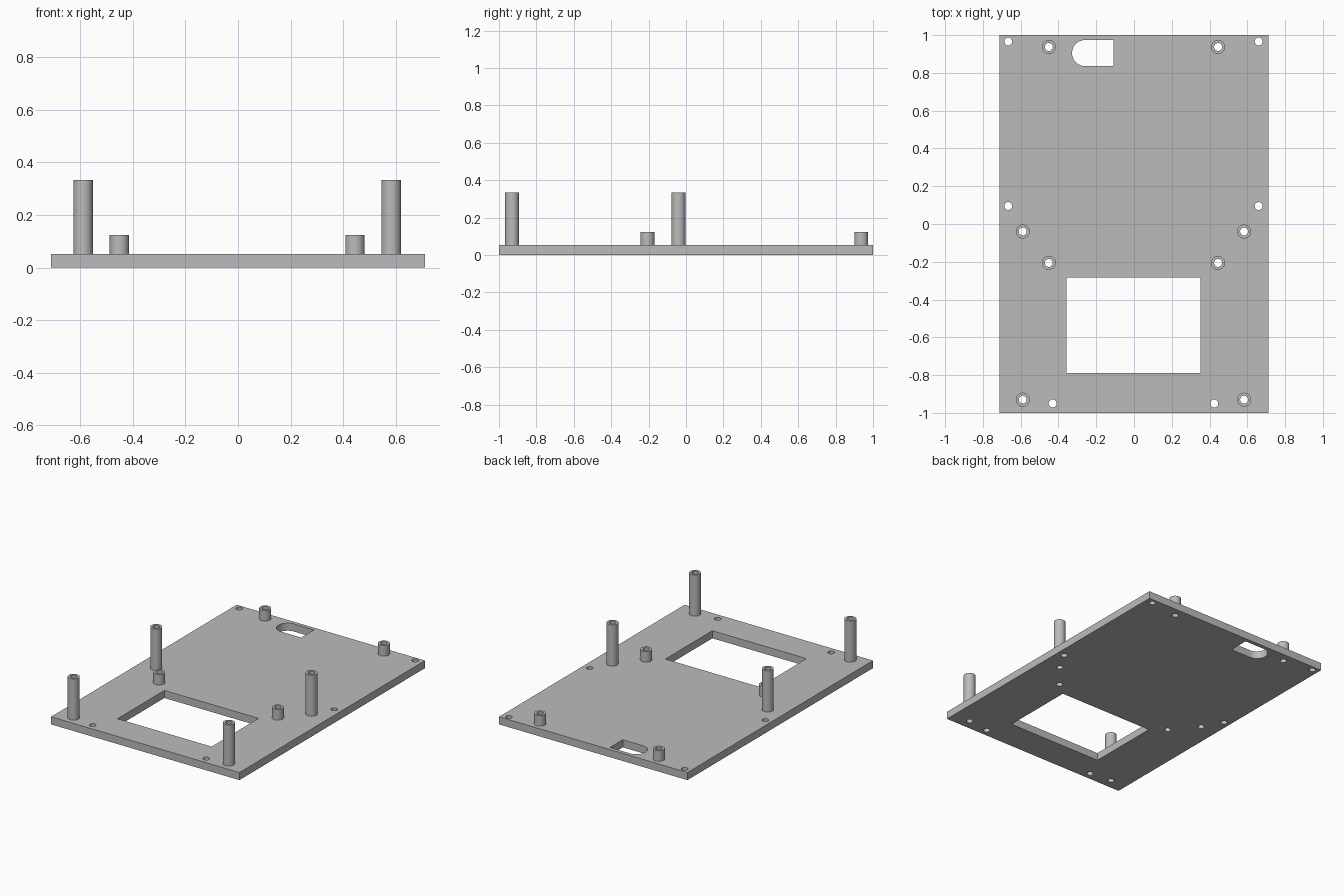
import bpy, bmesh
from math import cos, sin, pi, radians
from mathutils import Matrix, Vector

if "Cube" in bpy.data.objects:
    bpy.data.objects.remove(bpy.data.objects["Cube"])

THICK = 0.052
BORE, POST_R, SEGS = 0.021, 0.037, 32
SHIFT = -0.003          # the hole pattern sits slightly off centre

grey = bpy.data.materials.new("light_grey")
grey.use_nodes = True
colour = (0.5, 0.5, 0.5, 1)
grey.diffuse_color = colour
grey.node_tree.nodes["Principled BSDF"].inputs["Base Color"].default_value = colour


def arc(x, y, r, start=0, sweep=2 * pi, n=SEGS):
    return [(x + r * cos(start + sweep * i / n), y + r * sin(start + sweep * i / n))
            for i in range(n)]


def rect(x0, x1, y0, y1):
    return [(x0, y0), (x1, y0), (x1, y1), (x0, y1)]


def mirrored(spots):
    return [(SHIFT + s * x, y) for x, y in spots for s in (-1, 1)]


def finish(name, bm):
    bmesh.ops.remove_doubles(bm, verts=bm.verts, dist=0.0001)
    mesh = bpy.data.meshes.new(name)
    bm.to_mesh(mesh)
    bm.free()
    mesh.materials.clear()
    mesh.materials.append(grey)
    obj = bpy.data.objects.new(name, mesh)
    bpy.context.collection.objects.link(obj)
    bpy.ops.object.select_all(action="DESELECT")
    obj.select_set(True)
    bpy.context.view_layer.objects.active = obj
    bpy.ops.object.shade_smooth_by_angle(angle=radians(30))


def plate(name, loops):
    """Fill the outline, leaving the inner loops open, and give it thickness."""
    curve = bpy.data.curves.new(name + "_outline", "CURVE")
    curve.dimensions, curve.fill_mode, curve.extrude = "2D", "BOTH", THICK / 2
    for loop in loops:
        spline = curve.splines.new("POLY")
        spline.points.add(len(loop) - 1)
        for point, (x, y) in zip(spline.points, loop):
            point.co = (x, y, 0, 1)
        spline.use_cyclic_u = True
    helper = bpy.data.objects.new(name + "_outline", curve)
    bpy.context.collection.objects.link(helper)
    bpy.context.view_layer.update()
    filled = helper.evaluated_get(bpy.context.evaluated_depsgraph_get()).to_mesh()
    bm = bmesh.new()
    bm.from_mesh(filled)
    bpy.data.objects.remove(helper)
    bmesh.ops.translate(bm, verts=bm.verts, vec=(0, 0, THICK / 2))
    bmesh.ops.remove_doubles(bm, verts=bm.verts, dist=0.0001)
    bmesh.ops.recalc_face_normals(bm, faces=bm.faces)
    finish(name, bm)


def standoff(name, x, y, top):
    """Hollow post: outer wall, rim and bore, turned from one profile."""
    bm = bmesh.new()
    profile = [(POST_R, THICK), (POST_R, top), (BORE, top), (BORE, THICK)]
    verts = [bm.verts.new((r, 0, z)) for r, z in profile]
    edges = [bm.edges.new(pair) for pair in zip(verts, verts[1:])]
    bmesh.ops.spin(bm, geom=verts + edges, cent=(0, 0, 0), axis=(0, 0, 1),
                   angle=2 * pi, steps=SEGS)
    bmesh.ops.remove_doubles(bm, verts=bm.verts, dist=0.0001)
    bm.normal_update()
    rim = max(bm.faces, key=lambda f: f.calc_center_median().z)
    if rim.normal.z < 0:
        bmesh.ops.reverse_faces(bm, faces=bm.faces)
    bmesh.ops.translate(bm, verts=bm.verts, vec=(x, y, 0))
    finish(name, bm)


# Standoff and screw hole positions
tall = mirrored([(0.586, -0.04), (0.586, -0.93)])
short = mirrored([(0.448, 0.937), (0.448, -0.206)])
screws = mirrored([(0.663, 0.966), (0.663, 0.095), (0.428, -0.95)])

# Base plate with window, round-ended slot and all bores
window = rect(-0.358, 0.353, -0.788, -0.282)
slot = arc(-0.259, 0.905, 0.069, pi / 2, pi) + [(-0.259, 0.836), (-0.108, 0.836), (-0.108, 0.974)]
holes = [arc(x, y, BORE) for x, y in tall + short + screws]
plate("base_plate", [rect(-0.711, 0.711, -1, 1), window, slot] + holes)

# Posts
for label, spots, top in (("tall", tall, 0.333), ("short", short, 0.124)):
    for i, (x, y) in enumerate(spots):
        side = "right" if x < 0 else "left"
        end = "front" if i > 1 and label == "tall" or i > 1 else "rear"
        standoff(f"{label}_post_{end}_{side}", x, y, top)
